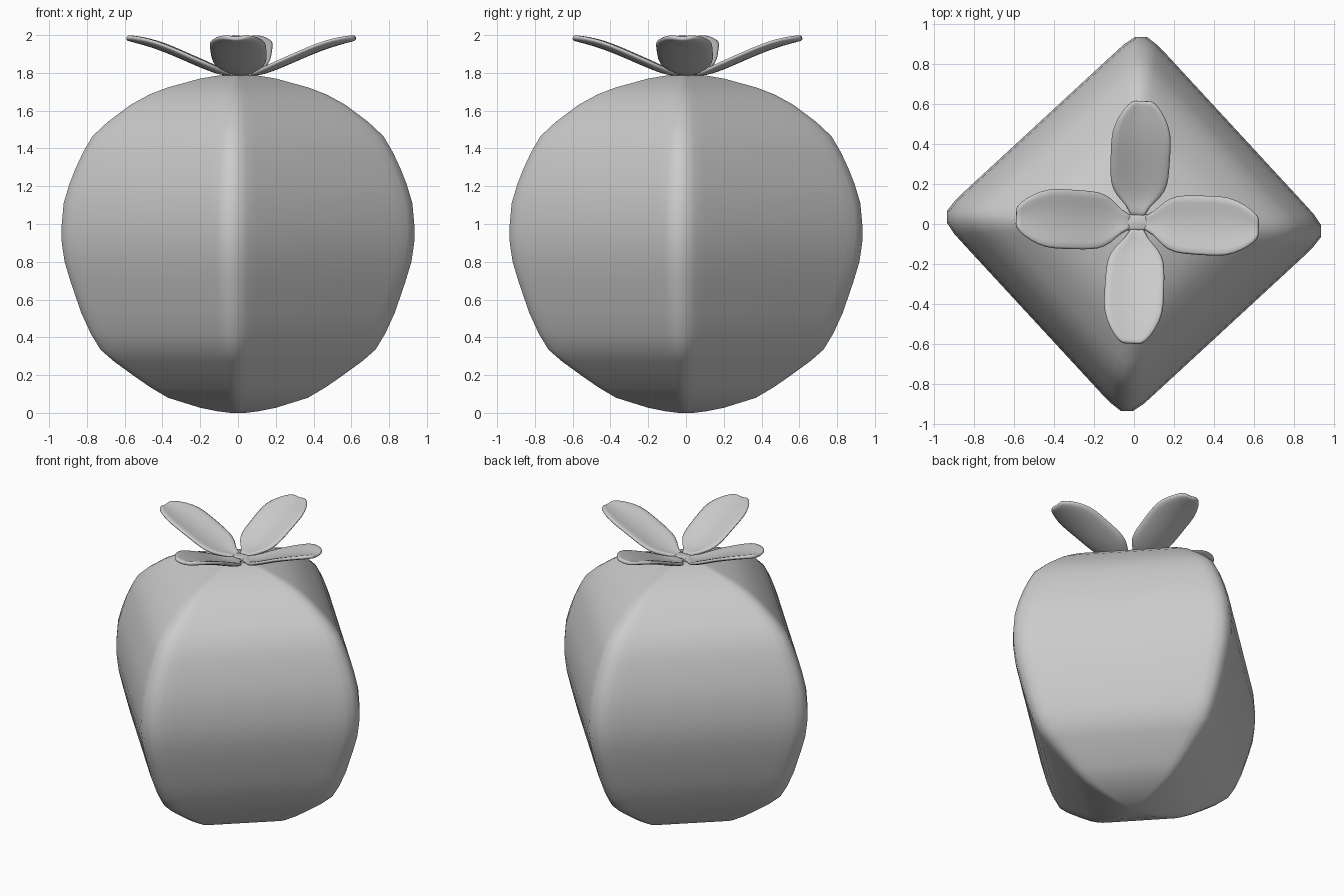
import bpy, bmesh
from math import radians, sin, cos

if "Cube" in bpy.data.objects:
    bpy.data.objects.remove(bpy.data.objects["Cube"])


def make_object(name, bm):
    bmesh.ops.recalc_face_normals(bm, faces=bm.faces)
    mesh = bpy.data.meshes.new(name)
    bm.to_mesh(mesh)
    bm.free()
    for p in mesh.polygons:
        p.use_smooth = True
    ob = bpy.data.objects.new(name, mesh)
    bpy.context.collection.objects.link(ob)
    return ob


# Fruit body: a rounded square section scaled along a round profile
corner = [(-0.105, 0.848), (-0.05, 0.898), (0.005, 0.935), (0.065, 0.935),
          (0.115, 0.896), (0.165, 0.845)]
section = []
for k in range(4):
    for x, y in corner:
        for _ in range(k):
            x, y = y, -x
        section.append((x, y))
profile = [(0.04, 0.0), (0.11, 0.009), (0.20, 0.027), (0.37, 0.08), (0.46, 0.133),
           (0.55, 0.195), (0.66, 0.275), (0.728, 0.335), (0.78, 0.42), (0.83, 0.53),
           (0.885, 0.69), (0.918, 0.80), (0.933, 0.90), (0.935, 0.98), (0.923, 1.11),
           (0.893, 1.21), (0.862, 1.29), (0.82, 1.38), (0.77, 1.465), (0.69, 1.54),
           (0.57, 1.63), (0.47, 1.685), (0.375, 1.722), (0.20, 1.77),
           (0.11, 1.785), (0.04, 1.792)]
bm = bmesh.new()
rings = [[bm.verts.new((x * r / 0.935, y * r / 0.935, z)) for x, y in section]
         for r, z in profile]
n = len(section)
for a, b in zip(rings, rings[1:]):
    for i in range(n):
        bm.faces.new((a[i], a[(i + 1) % n], b[(i + 1) % n], b[i]))
bm.faces.new(rings[0])
bm.faces.new(rings[-1])
make_object("fruit_body", bm)

# Leaves: four cupped petals rising from the crown
CX, CY = 0.017, 0.008
# distance along leaf, half width, height
rows = [(0.03, 0.035, 1.795), (0.08, 0.055, 1.797), (0.13, 0.115, 1.806),
        (0.19, 0.146, 1.828), (0.27, 0.15, 1.862), (0.36, 0.152, 1.902),
        (0.45, 0.152, 1.937), (0.53, 0.118, 1.962), (0.59, 0.075, 1.978),
        (0.607, 0.04, 1.984)]
for k, name in enumerate(["right", "back", "left", "front"]):
    a = radians(90 * k - 2.6)
    bm = bmesh.new()
    grid = []
    for s, w, z in rows:
        line = []
        for t in (-1, -0.55, 0, 0.55, 1):
            v = t * w
            line.append(bm.verts.new((CX + s * cos(a) - v * sin(a),
                                      CY + s * sin(a) + v * cos(a),
                                      z + 0.2 * t * t * w)))
        grid.append(line)
    for p, q in zip(grid, grid[1:]):
        for i in range(4):
            bm.faces.new((p[i], q[i], q[i + 1], p[i + 1]))
    leaf = make_object(name + "_leaf", bm)
    sol = leaf.modifiers.new("thickness", 'SOLIDIFY')
    sol.thickness = 0.026
    sol.offset = 0
    sub = leaf.modifiers.new("round", 'SUBSURF')
    sub.levels = sub.render_levels = 1

# Small crown joining the leaves
bm = bmesh.new()
bmesh.ops.create_cube(bm, size=1)
for v in bm.verts:
    v.co = (CX + v.co.x * 0.12, CY + v.co.y * 0.08, 1.79 + v.co.z * 0.035)
crown = make_object("crown", bm)
bev = crown.modifiers.new("bevel", 'BEVEL')
bev.width = 0.012
bev.segments = 2
